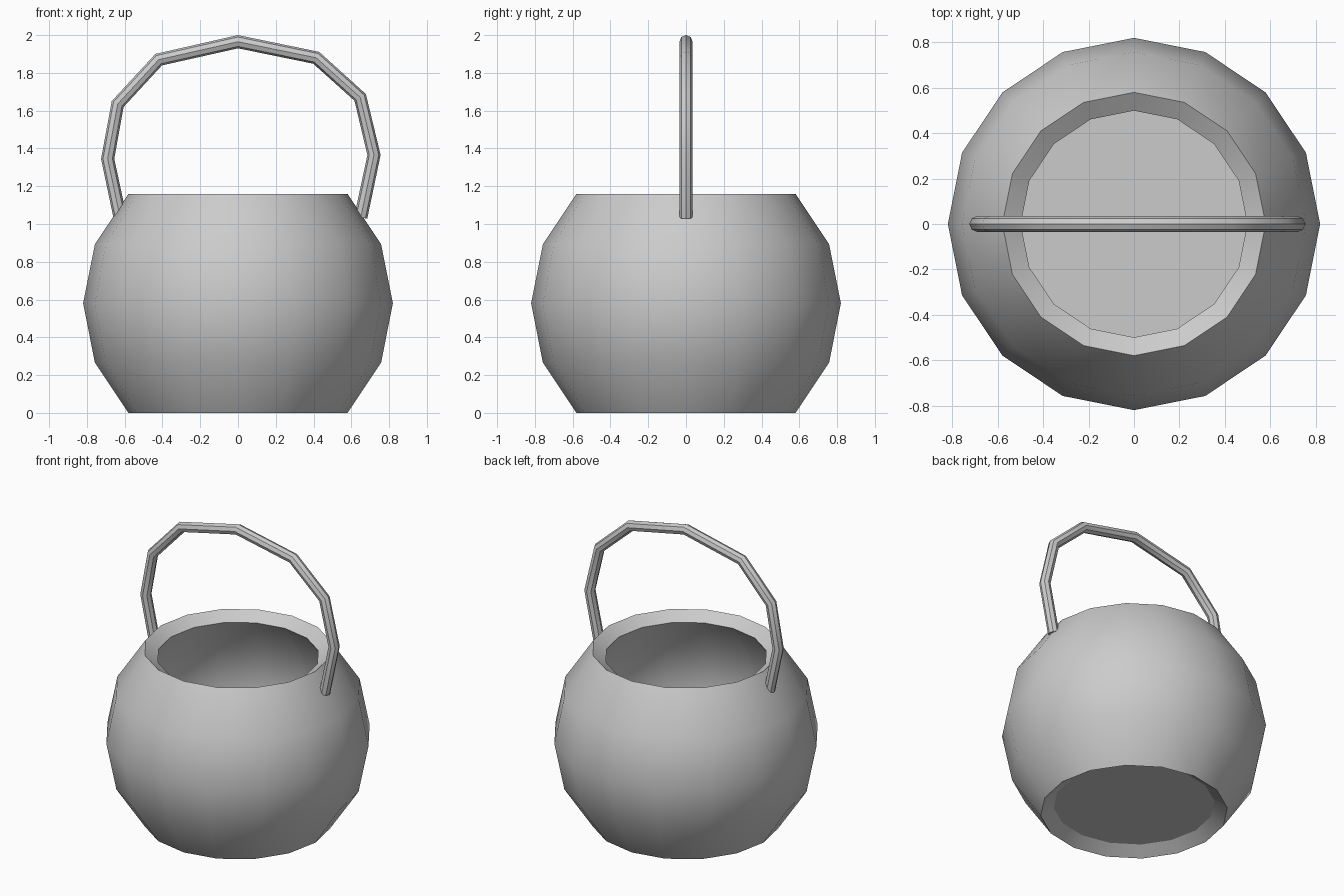
import bpy, bmesh, math

if "Cube" in bpy.data.objects:
    bpy.data.objects.remove(bpy.data.objects["Cube"])

R = 0.82                       # sphere radius of the pot
MID = R * math.sin(math.pi / 4)  # height of the pot's widest ring
WALL = 0.097


def link(name, data):
    ob = bpy.data.objects.new(name, data)
    bpy.context.collection.objects.link(ob)
    return ob


def activate(ob):
    bpy.ops.object.select_all(action='DESELECT')
    ob.select_set(True)
    bpy.context.view_layer.objects.active = ob


# Pot wall: sphere with top and bottom caps cut off, thickened inwards
bm = bmesh.new()
bmesh.ops.create_uvsphere(bm, u_segments=16, v_segments=8, radius=R)
caps = [v for v in bm.verts if abs(v.co.z) > MID + 0.02]
bmesh.ops.delete(bm, geom=caps, context='VERTS')
bmesh.ops.translate(bm, verts=bm.verts, vec=(0, 0, MID))
me = bpy.data.meshes.new("pot_wall")
bm.to_mesh(me)
bm.free()
pot = link("pot_wall", me)
solid = pot.modifiers.new("thickness", 'SOLIDIFY')
solid.thickness = WALL
solid.offset = -1
activate(pot)
bpy.ops.object.modifier_apply(modifier=solid.name)

# Floor: disc closing the inner ring at the bottom
bm = bmesh.new()
bm.from_mesh(pot.data)
inner = [v for v in bm.verts
         if v.co.z < 0.15 and math.hypot(v.co.x, v.co.y) < 0.54]
inner.sort(key=lambda v: math.atan2(v.co.y, v.co.x))
bm.faces.new(inner)
bm.to_mesh(pot.data)
bm.free()
bpy.ops.object.shade_smooth_by_angle(angle=math.radians(35))

# Handle: bent tube arching over the opening
path = [(-0.625, 1.04), (-0.69, 1.345), (-0.637, 1.635), (-0.42, 1.87),
        (0, 1.965), (0.414, 1.88), (0.647, 1.67), (0.72, 1.365), (0.65, 1.035)]
cu = bpy.data.curves.new("handle", 'CURVE')
cu.dimensions = '3D'
cu.bevel_depth = 0.035
cu.bevel_resolution = 2
cu.use_fill_caps = True
sp = cu.splines.new('POLY')
sp.points.add(len(path) - 1)
for p, (x, z) in zip(sp.points, path):
    p.co = (x, 0, z, 1)
handle = link("handle", cu)
activate(handle)
bpy.ops.object.convert(target='MESH')
bpy.ops.object.shade_smooth_by_angle(angle=math.radians(40))
